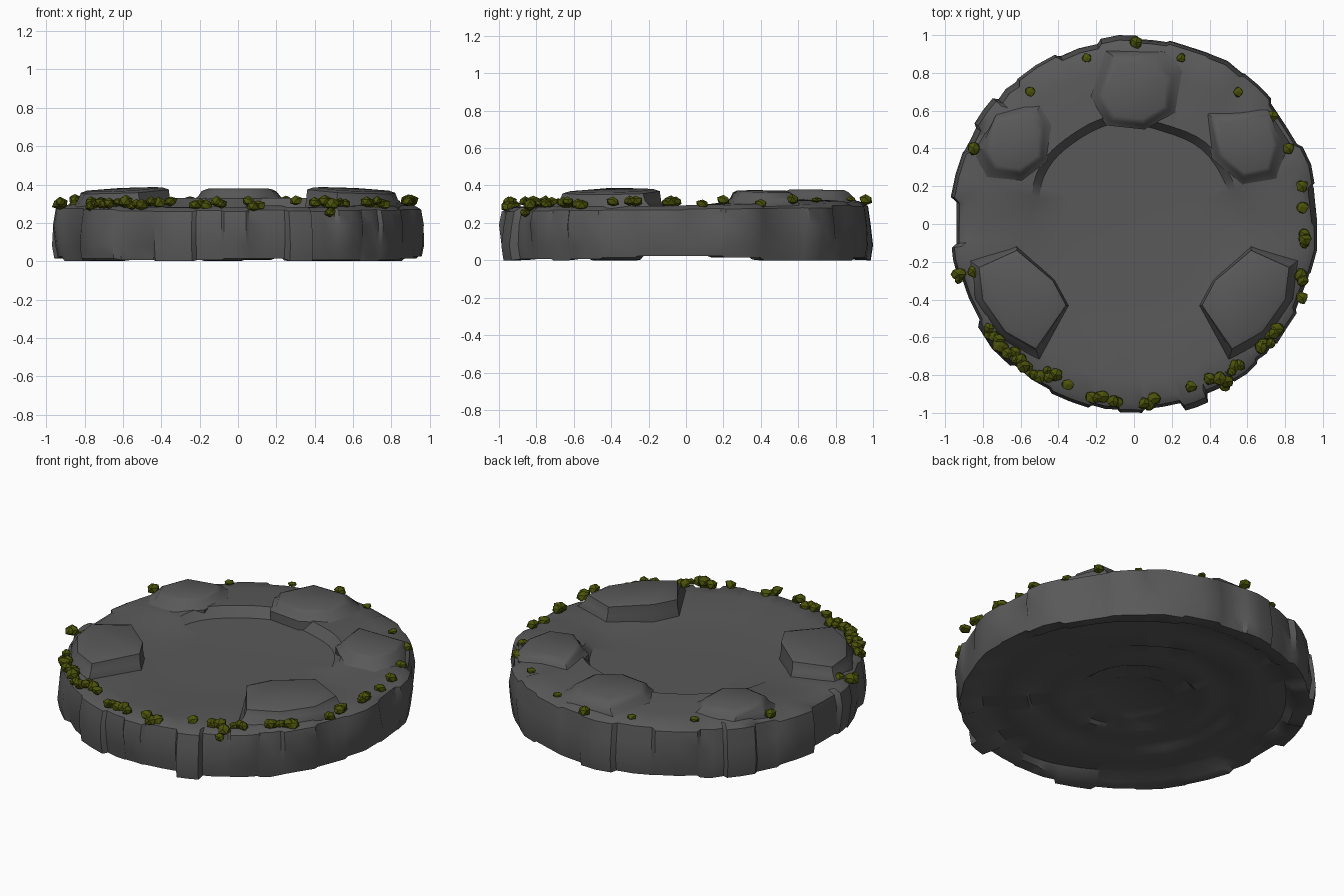
import bpy, bmesh, math, random
from mathutils import Vector

if "Cube" in bpy.data.objects:
    bpy.data.objects.remove(bpy.data.objects["Cube"])

random.seed(11)


def material(name, rgb):
    m = bpy.data.materials.new(name)
    m.diffuse_color = (*rgb, 1)
    m.use_nodes = True
    m.node_tree.nodes["Principled BSDF"].inputs["Base Color"].default_value = m.diffuse_color
    return m


stone = material("grey stone", (0.1, 0.1, 0.1))
moss = material("moss green", (0.07, 0.085, 0.003))


def finish(bm, name, mat, angle=40, smooth=True):
    bmesh.ops.recalc_face_normals(bm, faces=bm.faces)
    me = bpy.data.meshes.new(name)
    bm.to_mesh(me)
    bm.free()
    me.materials.append(mat)
    ob = bpy.data.objects.new(name, me)
    bpy.context.collection.objects.link(ob)
    if smooth:
        bpy.ops.object.select_all(action='DESELECT')
        ob.select_set(True)
        bpy.context.view_layer.objects.active = ob
        bpy.ops.object.shade_smooth_by_angle(angle=math.radians(angle))
    return ob


def loft(bm, rings):
    """Join equal-length vertex loops and cap both ends."""
    loops = [[bm.verts.new(p) for p in r] for r in rings]
    n = len(loops[0])
    for a, b in zip(loops, loops[1:]):
        for i in range(n):
            j = (i + 1) % n
            bm.faces.new((a[i], a[j], b[j], b[i]))
    bm.faces.new(loops[0])
    bm.faces.new(loops[-1])


def rim_height(t):
    """Outer rim: a little higher at the back than at the front."""
    return 0.295 + 0.02 * max(0, math.sin(t)) - 0.006 * max(0, -math.sin(t))


def inner_height(t):
    """Inner lip: a step at the back, level with the floor at the front."""
    s = math.sin(t)
    return 0.285 + 0.045 * min(1, max(0, s * 1.6)) - 0.008 * max(0, -s)


# Round platform: rim of uneven stones, shallow floor, ringed underside
BLOCKS = 30
columns = []
start = 0.0
widths = [random.uniform(0.6, 1.4) for _ in range(BLOCKS)]
for k, w in enumerate(widths):
    span = w / sum(widths) * math.tau
    rad = 0.957 + (0.014 if k % 2 else -0.008) + random.uniform(-0.009, 0.009)
    drop = random.uniform(-0.01, 0.006)
    foot = random.choice((0.0, 0.006, 0.014))
    if abs(math.sin(start + span / 2)) < 0.25:
        foot = 0.024
    lean = random.uniform(-0.012, 0.018)
    for f, bulge in ((0.05, 0), (0.5, random.uniform(-0.006, 0.012)), (0.95, 0)):
        columns.append((start + f * span, rad + bulge, drop, foot, lean))
    start += span


def ring(fn):
    pts = []
    for c in columns:
        r, z = fn(*c)
        pts.append((r * math.cos(c[0]), r * math.sin(c[0]), z))
    return pts


def wobble(t, amount, seed):
    return amount * (math.sin(3 * t + seed) + 0.6 * math.sin(7 * t + 2 * seed))


def fixed(r, z, seed=0):
    return ring(lambda t, R, d, f, l: (r * (1 + wobble(t, 0.018, seed)), z))


rings = [
    fixed(0.12, 0.270), fixed(0.34, 0.271),
    ring(lambda t, R, d, f, l: (0.52 + wobble(t, 0.012, 1), 0.273)),
    ring(lambda t, R, d, f, l: (0.56 + wobble(t, 0.014, 1), inner_height(t))),
    ring(lambda t, R, d, f, l: (0.80, 0.5 * (rim_height(t) + inner_height(t)))),
    ring(lambda t, R, d, f, l: (R - 0.055, rim_height(t) + d)),
    ring(lambda t, R, d, f, l: (R - 0.018, rim_height(t) - 0.022 + d)),
    ring(lambda t, R, d, f, l: (R - 0.004, 0.19)),
    ring(lambda t, R, d, f, l: (R - l, 0.08)),
    ring(lambda t, R, d, f, l: (R - 0.012 - l, f)),
    ring(lambda t, R, d, f, l: (0.87, f + 0.004)),
]
for i, (r, z) in enumerate([(0.82, 0.045), (0.72, 0.034), (0.58, 0.028), (0.55, 0.042), (0.44, 0.036),
                            (0.35, 0.027), (0.32, 0.043), (0.23, 0.03), (0.21, 0.038)]):
    rings.append(fixed(r, z, i))
bm = bmesh.new()
loft(bm, rings)
for axis, size in ((0, 0.97), (1, 1.0)):
    hi = max(v.co[axis] for v in bm.verts)
    lo = -min(v.co[axis] for v in bm.verts)
    for v in bm.verts:
        v.co[axis] *= size / (hi if v.co[axis] > 0 else lo)
finish(bm, "stone_platform", stone)


# Raised slabs lying on the rim, sloping off into it
def slab(name, outline, z_in, z_out, skirt_in, skirt_out):
    pts = [Vector(p) for p in outline]
    c = sum(pts, Vector((0, 0))) / len(pts)
    out = c.normalized()

    def level(grow, height):
        """grow 0 is the outline, 1 the foot of the skirt."""
        res = []
        for p in pts:
            d = (p - c).dot(out)
            k = min(1, max(0, 0.5 + d / 0.45))
            skirt = skirt_in + (skirt_out - skirt_in) * k
            q = c + (p - c) * (1 + (skirt - 1) * grow if grow >= 0 else 1 + grow)
            if q.length > 0.93:
                q = q.normalized() * 0.93
            t = math.atan2(q.y, q.x)
            top = z_in + (z_out - z_in) * k
            low = rim_height(t) if q.length > 0.7 else inner_height(t)
            res.append((q.x, q.y, height(top, low)))
        return res
    bm = bmesh.new()
    loft(bm, [level(-0.15, lambda a, b: a),
              level(0.0, lambda a, b: a - 0.012),
              level(0.3, lambda a, b: b + (a - b) * 0.35),
              level(1.0, lambda a, b: b - 0.004),
              level(1.0, lambda a, b: 0.25)])
    finish(bm, name, stone)


front = [(0.62, -0.14), (0.43, -0.30), (0.36, -0.43), (0.52, -0.66),
         (0.68, -0.57), (0.80, -0.40), (0.82, -0.23)]
slab("front_right_slab", front, 0.388, 0.36, 1.03, 1.3)
slab("front_left_slab", [(-x, y) for x, y in front], 0.388, 0.36, 1.03, 1.3)
slab("back_slab", [(-0.10, 0.87), (0.12, 0.87), (0.20, 0.78), (0.18, 0.61),
                   (0.05, 0.53), (-0.12, 0.55), (-0.19, 0.68)], 0.38, 0.375, 1.12, 1.55)
slab("back_left_slab", [(-0.79, 0.40), (-0.73, 0.56), (-0.52, 0.59), (-0.48, 0.50),
                        (-0.49, 0.35), (-0.60, 0.27), (-0.74, 0.29)], 0.375, 0.36, 1.2, 1.5)
slab("back_right_slab", [(0.42, 0.56), (0.72, 0.58), (0.76, 0.42), (0.72, 0.28),
                         (0.58, 0.25), (0.45, 0.36)], 0.378, 0.36, 1.2, 1.5)

# Moss lumps along the rim: x, y, count
clumps = [(-0.85, 0.40, 1), (0.01, 0.96, 1), (0.82, 0.40, 1), (0.73, 0.57, 1),
          (0.89, 0.20, 1), (0.89, 0.09, 1), (0.91, -0.08, 3), (0.90, -0.29, 2), (0.89, -0.39, 1),
          (0.73, -0.62, 6), (0.55, -0.78, 3), (0.48, -0.84, 2), (0.40, -0.82, 1), (0.30, -0.86, 1),
          (0.08, -0.96, 3), (-0.10, -0.95, 2), (-0.20, -0.94, 3), (-0.35, -0.85, 1),
          (-0.45, -0.81, 3), (-0.57, -0.77, 7), (-0.66, -0.69, 2), (-0.75, -0.62, 6),
          (-0.85, -0.25, 1), (-0.93, -0.28, 2)]
bm = bmesh.new()


def lump(x, y, z, size, flat=0.8):
    res = bmesh.ops.create_icosphere(bm, subdivisions=1, radius=1)
    for v in res["verts"]:
        v.co *= random.uniform(0.8, 1.15) * size
        v.co.z *= flat
        v.co += Vector((x, y, z))


for x, y, n in clumps:
    t = math.atan2(y, x)
    for i in range(n):
        along = (i - (n - 1) / 2) * 0.026
        off = random.uniform(-0.035, 0.008) if n > 1 else 0
        lump(x - math.sin(t) * along + math.cos(t) * off,
             y + math.cos(t) * along + math.sin(t) * off,
             rim_height(t) + random.uniform(-0.004, 0.026),
             random.uniform(0.026, 0.042) if n > 1 else 0.036)
# Thin moss patches at the back and one lump on the front wall
for x, y in ((-0.25, 0.88), (0.25, 0.88), (-0.55, 0.70), (0.55, 0.70)):
    lump(x, y, rim_height(math.atan2(y, x)) + 0.012, 0.028, 0.5)
lump(0.48, -0.86, 0.255, 0.032)
finish(bm, "moss_lumps", moss, smooth=False)
